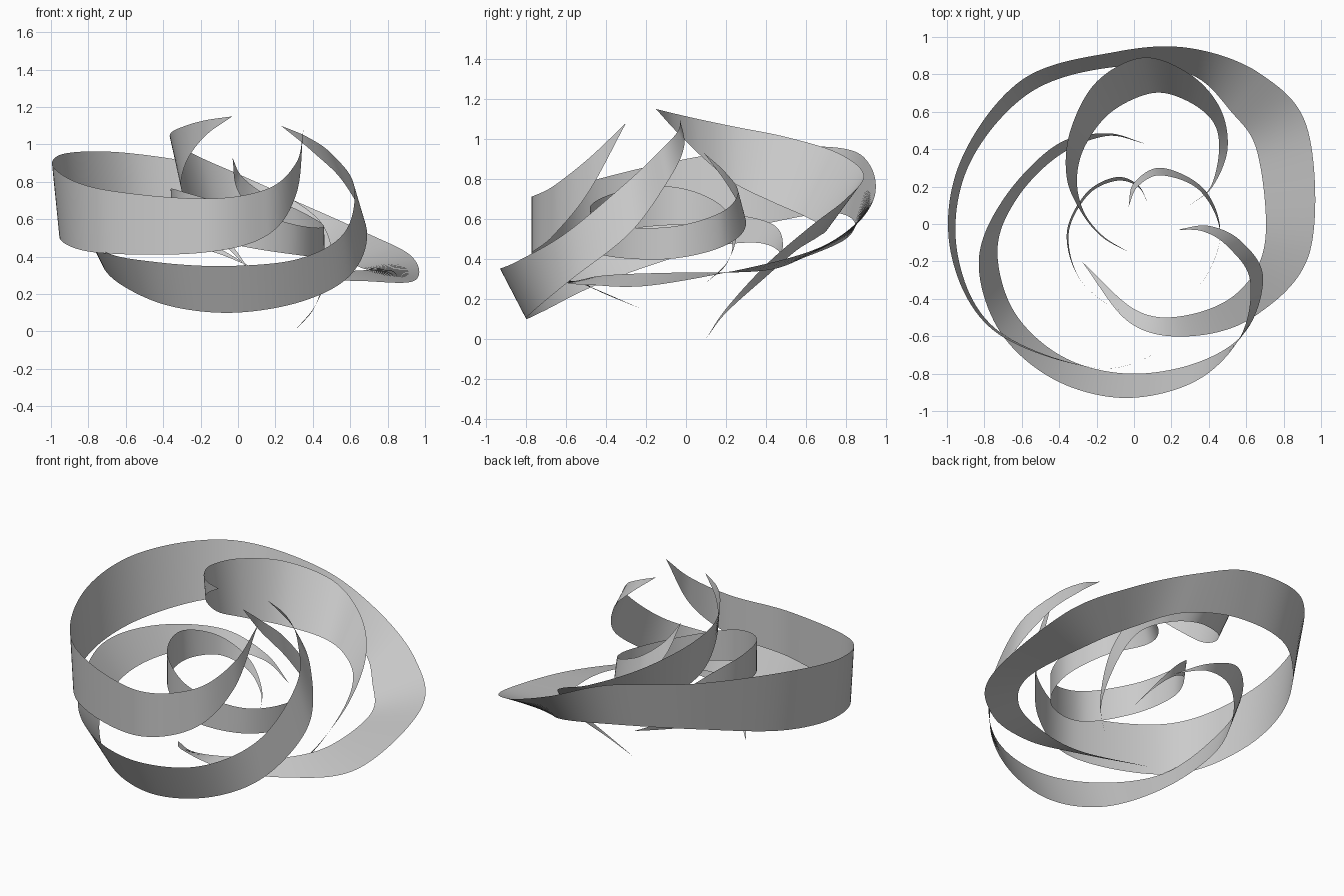
import bpy
from mathutils import Vector


def spline(pts, steps=14):
    """Smooth curve through a few control points."""
    p = [Vector(q) for q in pts]
    p = [p[0] * 2 - p[1]] + p + [p[-1] * 2 - p[-2]]
    out = []
    for i in range(1, len(p) - 2):
        a, b, c, d = p[i - 1:i + 3]
        for s in range(steps):
            t = s / steps
            out.append(0.5 * (2 * b + (c - a) * t + (2 * a - 5 * b + 4 * c - d) * t ** 2
                              + (3 * b - a - 3 * c + d) * t ** 3))
    return out + [p[-2]]


def ribbon(name, start, sections, end):
    """Loft a tapering band; each section is upper edge xyz, lower edge xyz."""
    upper = spline([start] + [s[:3] for s in sections] + [end])
    lower = spline([start] + [s[3:] for s in sections] + [end])
    n = len(upper)
    faces = [(0, n + 1, 1)]
    faces += [(i, n + i, n + i + 1, i + 1) for i in range(1, n - 2)]
    faces += [(n - 2, 2 * n - 2, n - 1)]
    me = bpy.data.meshes.new(name)
    me.from_pydata([tuple(v) for v in upper + lower], [], faces)
    # drop the doubled tip vertices
    import bmesh
    bm = bmesh.new()
    bm.from_mesh(me)
    bmesh.ops.delete(bm, geom=[v for v in bm.verts if not v.link_faces], context='VERTS')
    bm.to_mesh(me)
    bm.free()
    for f in me.polygons:
        f.use_smooth = True
    ob = bpy.data.objects.new(name, me)
    bpy.context.collection.objects.link(ob)


# Largest loop: flat on the right, upright on the left
ribbon("outer_ribbon", (-.28, -.2, .14), [
    (-.02, -.53, .28, .01, -.46, .25),
    (.3, -.6, .28, .27, -.49, .30),
    (.65, -.49, .27, .55, -.37, .32),
    (.94, -.15, .27, .70, -.10, .33),
    (.93, .5, .40, .66, .38, .34),
    (.68, .8, .53, .52, .60, .41),
    (.3, .94, .70, .30, .80, .50),
    (-.1, .92, .87, -.10, .84, .59),
    (-.6, .77, .955, -.56, .70, .63),
    (-.93, .33, .95, -.885, .31, .56),
    (-.98, -.15, .87, -.945, -.15, .485),
    (-.75, -.57, .765, -.74, -.56, .42),
    (-.2, -.77, .71, -.2, -.77, .42),
    (.15, -.67, .76, .15, -.67, .51),
    (.31, -.49, .90, .31, -.49, .73),
], (.35, -.30, 1.08))

# Second loop: sweeps along the left and the front
ribbon("front_ribbon", (.06, .43, .35), [
    (-.15, .485, .47, -.15, .47, .43),
    (-.42, .42, .58, -.41, .36, .48),
    (-.70, .13, .63, -.63, .13, .46),
    (-.83, -.2, .59, -.73, -.14, .38),
    (-.72, -.57, .43, -.64, -.47, .26),
    (-.43, -.83, .37, -.38, -.71, .14),
    (-.05, -.93, .35, -.03, -.80, .10),
    (.33, -.84, .39, .34, -.74, .16),
    (.57, -.6, .53, .60, -.57, .30),
    (.62, -.3, .78, .69, -.28, .53),
    (.50, -.12, .95, .57, -.09, .79),
    (.37, -.04, 1.04, .40, -.01, .96),
], (.23, -.03, 1.1))

# Third loop: at the back, climbing steeply to the left
ribbon("back_ribbon", (.3, .1, .0), [
    (.42, .2, .15, .41, .2, .13),
    (.50, .4, .37, .455, .4, .31),
    (.46, .62, .56, .42, .55, .44),
    (.3, .8, .70, .28, .66, .51),
    (.05, .89, .82, .10, .70, .55),
    (-.2, .76, .93, -.12, .60, .61),
    (-.34, .5, 1.01, -.26, .42, .69),
    (-.36, .25, 1.06, -.305, .24, .78),
    (-.28, .06, 1.10, -.27, .07, .92),
    (-.17, -.07, 1.13, -.17, -.06, 1.05),
], (-.03, -.15, 1.15))

# Small loop in the middle
ribbon("inner_ribbon", (.08, .1, .28), [
    (.02, .21, .39, .02, .20, .37),
    (-.1, .25, .54, -.1, .23, .48),
    (-.26, .16, .68, -.25, .15, .56),
    (-.36, -.06, .76, -.35, -.06, .57),
    (-.27, -.32, .74, -.27, -.32, .54),
    (0, -.48, .66, 0, -.48, .46),
    (.31, -.37, .57, .31, -.37, .41),
    (.46, -.08, .56, .46, -.08, .40),
    (.36, .17, .63, .38, .18, .46),
    (.15, .26, .73, .15, .30, .57),
    (.02, .20, .83, .0, .22, .75),
], (-.03, .09, .93))
